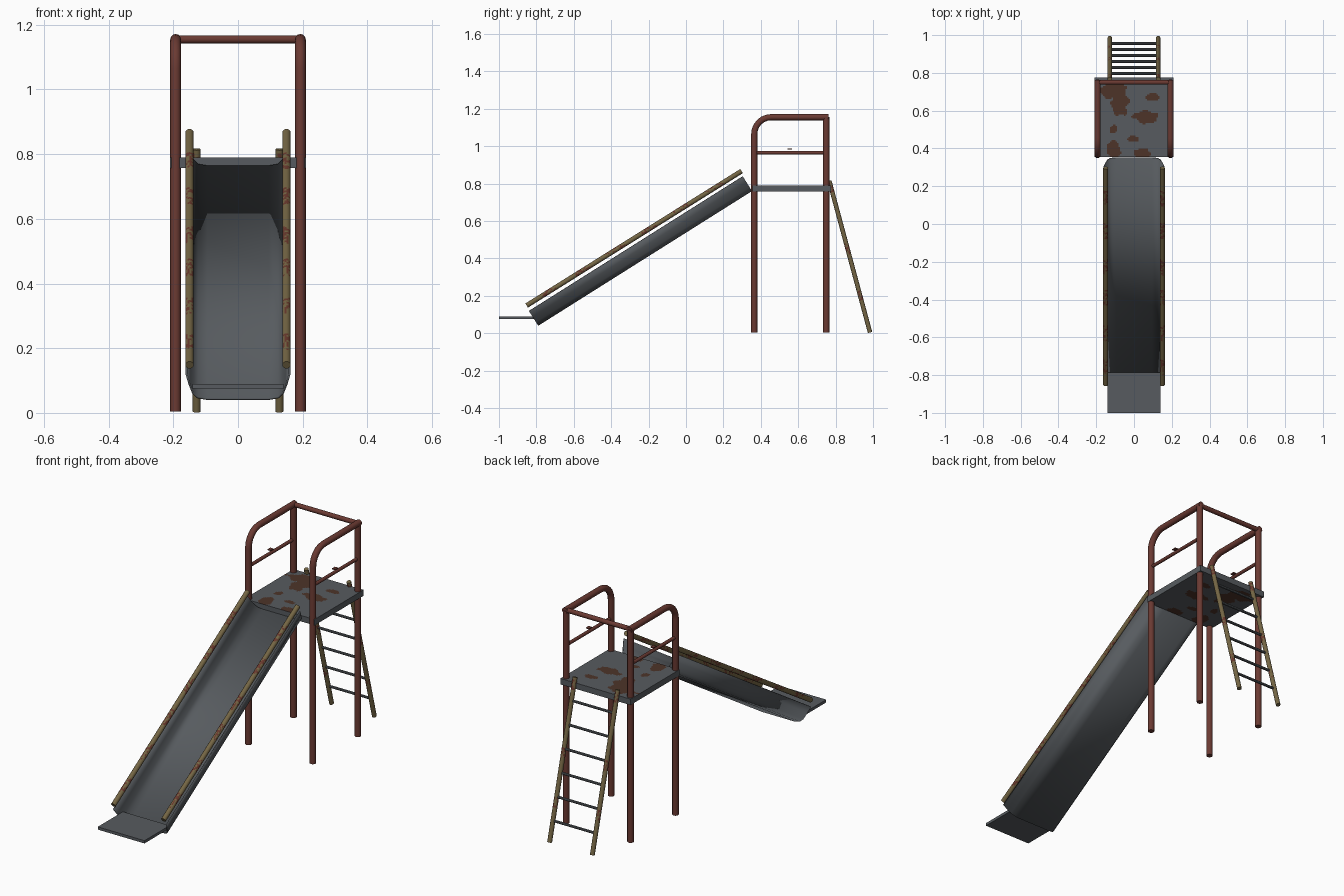
import bpy, bmesh, math, random
from mathutils import Vector, noise

random.seed(4)
cube = bpy.data.objects.get("Cube")
if cube:
    bpy.data.objects.remove(cube, do_unlink=True)


def material(name, rgb):
    m = bpy.data.materials.new(name)
    m.use_nodes = True
    m.diffuse_color = (*rgb, 1)
    bsdf = next(n for n in m.node_tree.nodes if n.type == 'BSDF_PRINCIPLED')
    bsdf.inputs["Base Color"].default_value = (*rgb, 1)
    return m


STEEL = material("grey steel", (0.095, 0.105, 0.115))
RED = material("red brown paint", (0.145, 0.042, 0.032))
OLIVE = material("faded olive paint", (0.175, 0.132, 0.058))
SPOT = material("red rust spots", (0.14, 0.04, 0.026))
RUST = material("brown rust", (0.075, 0.034, 0.022))


def finish(name, bm, mats, angle=40):
    bmesh.ops.recalc_face_normals(bm, faces=bm.faces)
    mesh = bpy.data.meshes.new(name)
    bm.to_mesh(mesh)
    bm.free()
    for m in mats:
        mesh.materials.append(m)
    ob = bpy.data.objects.new(name, mesh)
    bpy.context.collection.objects.link(ob)
    bpy.ops.object.select_all(action='DESELECT')
    ob.select_set(True)
    bpy.context.view_layer.objects.active = ob
    bpy.ops.object.shade_smooth_by_angle(angle=math.radians(angle))
    return ob


def tube(name, path, r, mats, sides=12, cuts=1, spots=()):
    """Capped round bar along a path; spots are heights with speckled paint."""
    pts = [Vector(p) for p in path]
    if cuts > 1:
        pts = [pts[0].lerp(pts[-1], i / cuts) for i in range(cuts + 1)]
    bm = bmesh.new()
    rings = []
    for i, p in enumerate(pts):
        t = (pts[min(i + 1, len(pts) - 1)] - pts[max(i - 1, 0)]).normalized()
        u = Vector((0, 1, 0)) if abs(t.x) > 0.9 else Vector((1, 0, 0))
        v = t.cross(u)
        angles = [math.tau * k / sides for k in range(sides)]
        rings.append([bm.verts.new(p + r * (math.cos(a) * u + math.sin(a) * v)) for a in angles])
    for a, b in zip(rings, rings[1:]):
        for k in range(sides):
            n = (k + 1) % sides
            f = bm.faces.new((a[k], a[n], b[n], b[k]))
            z = f.calc_center_median().z
            if any(abs(z - s) < 0.025 for s in spots) and random.random() < 0.5:
                f.material_index = 1
    bm.faces.new(rings[0])
    bm.faces.new(rings[-1])
    return finish(name, bm, mats)


def box(name, lo, hi, mat):
    bm = bmesh.new()
    bmesh.ops.create_cube(bm, size=1)
    for v in bm.verts:
        v.co = [(a + b) / 2 + c * (b - a) for a, b, c in zip(lo, hi, v.co)]
    return finish(name, bm, [mat])


# Platform with brown rust patches (centre x, y, radius x, y)
PATCHES = [(-0.11, 0.705, 0.08, 0.04), (-0.075, 0.635, 0.05, 0.055),
           (0.10, 0.675, 0.035, 0.022), (0.06, 0.565, 0.065, 0.032),
           (-0.11, 0.50, 0.02, 0.022), (-0.01, 0.45, 0.025, 0.014),
           (-0.11, 0.39, 0.035, 0.05), (0.05, 0.375, 0.045, 0.025)]
bm = bmesh.new()
bmesh.ops.create_grid(bm, x_segments=56, y_segments=56, size=0.21)
bmesh.ops.translate(bm, verts=bm.verts, vec=(0, 0.565, 0.757))
top = bmesh.ops.extrude_face_region(bm, geom=bm.faces[:], use_keep_orig=True)
bmesh.ops.translate(bm, verts=[g for g in top["geom"] if isinstance(g, bmesh.types.BMVert)],
                    vec=(0, 0, 0.032))
bm.normal_update()
for f in bm.faces:
    c = f.calc_center_median()
    wobble = 0.5 * noise.noise((c.x * 25, c.y * 25, 1))
    if abs(f.normal.z) > 0.5 and any(
            math.hypot((c.x - x) / a, (c.y - y) / b) + wobble < 1 for x, y, a, b in PATCHES):
        f.material_index = 1
finish("platform", bm, [STEEL, RUST])

# Sides: front post bending into the handrail, rear post, middle rail, ladder stile, slide rail
FRONT, BACK, TOP, BEND = 0.365, 0.75, 1.155, 0.09
for side, s in (("left", 1), ("right", -1)):
    x = 0.193 * s
    arc = [(x, FRONT + BEND * (1 - math.cos(a)), TOP - BEND + BEND * math.sin(a))
           for a in (math.radians(15 * i) for i in range(7))]
    tube(side + "_front_post_and_handrail", [(x, FRONT, 0.004), *arc, (x, BACK + 0.012, TOP)],
         0.0165, [RED])
    tube(side + "_rear_post", [(x, BACK, 0.004), (x, BACK, TOP)], 0.0165, [RED])
    tube(side + "_middle_rail", [(x, FRONT, 0.965), (x, BACK, 0.965)], 0.009, [RED])
    box(side + "_loose_paint_chip", (x - 0.01, 0.543, 0.982), (x + 0.01, 0.567, 0.987), RED)
    tube(side + "_ladder_stile", [(0.128 * s, 0.984, 0.004), (0.128 * s, 0.766, 0.815)],
         0.012, [OLIVE, SPOT], cuts=80, spots=(0.2, 0.45, 0.78))
    tube(side + "_slide_rail", [(0.15 * s, -0.852, 0.148), (0.15 * s, 0.297, 0.867)],
         0.013, [OLIVE, SPOT], cuts=140, spots=(0.22, 0.33, 0.45, 0.55, 0.67, 0.78))
tube("rear_crossbar", [(-0.2, BACK, TOP), (0.2, BACK, TOP)], 0.0125, [RED])

# Ladder rungs
for i in range(6):
    z = 0.11 + 0.118 * i
    y = 0.985 - 0.269 * z
    tube(f"ladder_rung_{i + 1}", [(-0.128, y, z), (0.128, y, z)], 0.007, [STEEL], sides=8)

# Slide trough: half profile (x, height) mirrored and swept down the slope
half = [(0.159, 0.093), (0.15, 0.058), (0.139, 0.025), (0.125, 0.009), (0.095, 0.003)]
profile = half + [(-x, h) for x, h in reversed(half)]
low, high = Vector((0, -0.79, 0.04)), Vector((0, 0.353, 0.76))
up = Vector((1, 0, 0)).cross((high - low).normalized())
bm = bmesh.new()
ends = [[bm.verts.new(p + Vector((x, 0, 0)) + up * h) for x, h in profile] for p in (low, high)]
for k in range(len(profile) - 1):
    bm.faces.new((ends[0][k], ends[0][k + 1], ends[1][k + 1], ends[1][k]))
trough = finish("slide_trough", bm, [STEEL], 50)
mod = trough.modifiers.new("thickness", 'SOLIDIFY')
mod.thickness = 0.006
mod.offset = 0

# Flat run-out at the foot of the slide
box("slide_run_out", (-0.14, -1.0, 0.075), (0.14, -0.785, 0.09), STEEL)
